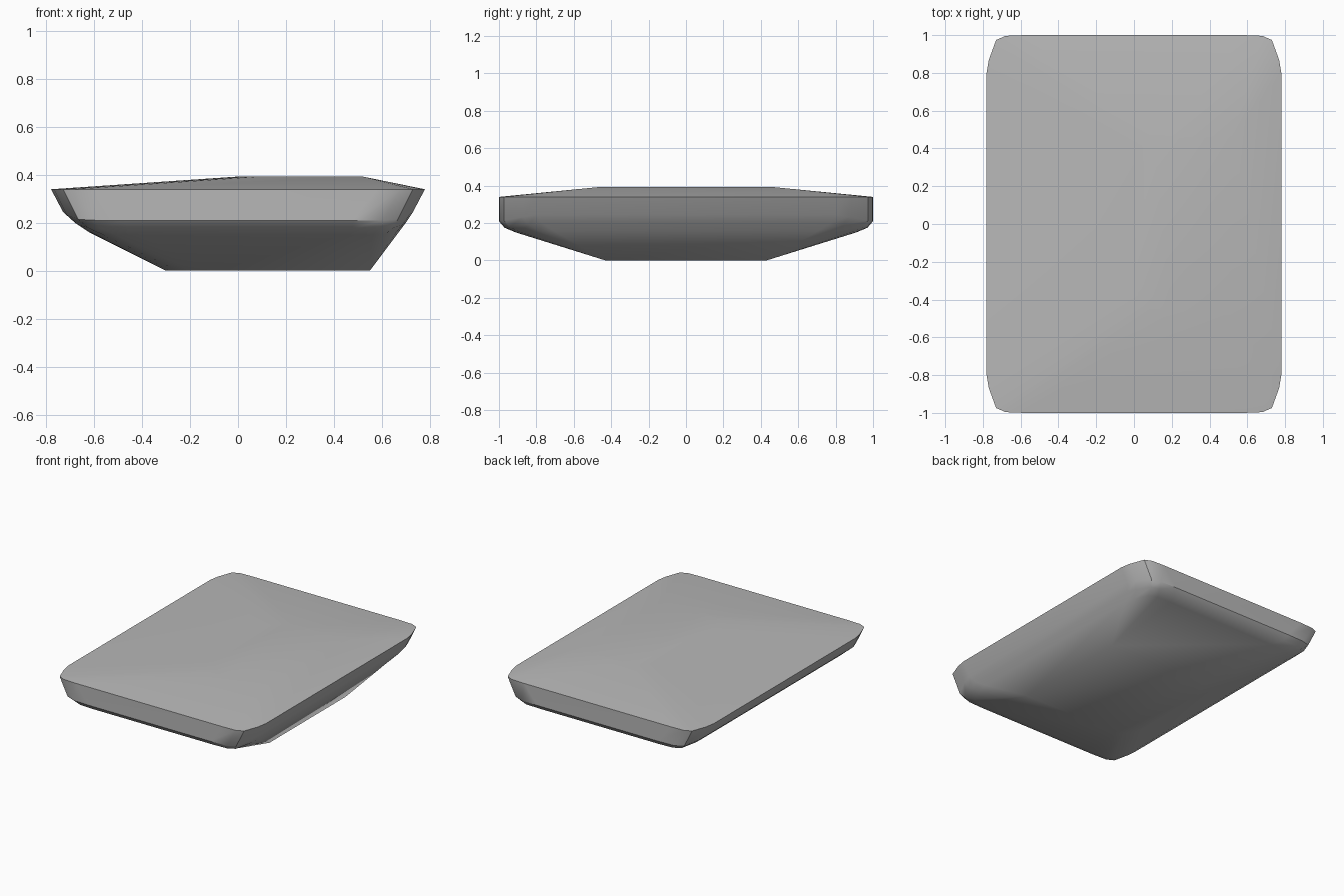
import bpy
import bmesh
import math

cube = bpy.data.objects.get("Cube")
if cube:
    bpy.data.objects.remove(cube, do_unlink=True)

# One plain grey stone colour
stone = bpy.data.materials.new("stone_grey")
stone.use_nodes = True
GREY = (0.48, 0.48, 0.48, 1)
stone.diffuse_color = GREY
stone.node_tree.nodes["Principled BSDF"].inputs["Base Color"].default_value = GREY

# Rounded corner as fractions of its inset, from the side to the end
CORNER = [(0, 1), (0.06, 0.65), (0.25, 0.13), (0.5, 0.02), (1, 0)]

# Sections: x min, x max, half length, z at ends, z at sides,
# corner inset on the -x side, corner inset on the +x side
SECTIONS = [
    (-0.30, 0.55, 0.43, 0.00, 0.00, (0.2, 0.15), (0, 0)),
    (-0.62, 0.67, 0.91, 0.15, 0.16, (0.22, 0.2), (0.22, 0.2)),
    (-0.68, 0.70, 0.97, 0.175, 0.20, (0.22, 0.2), (0.22, 0.2)),
    (-0.73, 0.73, 1.00, 0.21, 0.245, (0.25, 0.2), (0.25, 0.2)),
    (-0.78, 0.78, 1.00, 0.34, 0.34, (0.2, 0.2), (0.2, 0.2)),
    (0.00, 0.52, 0.46, 0.393, 0.393, (0.2, 0.15), (0, 0)),
]


def ring(bm, section):
    x_min, x_max, half, z_end, z_side, inset_min, inset_max = section
    verts = []
    for sx, sy in ((1, 1), (-1, 1), (-1, -1), (1, -1)):
        x, (rx, ry) = (x_max, inset_max) if sx > 0 else (x_min, inset_min)
        for u, v in CORNER if sx == sy else reversed(CORNER):
            z = z_end + (z_side - z_end) * v
            verts.append(bm.verts.new((x - sx * rx * u, sy * (half - ry * v), z)))
    return verts


# Slab: loft through the sections, capped below and above
bm = bmesh.new()
rings = [ring(bm, s) for s in SECTIONS]
for low, high in zip(rings, rings[1:]):
    for i in range(len(low)):
        j = (i + 1) % len(low)
        bm.faces.new((low[i], low[j], high[j], high[i]))
bm.faces.new(list(reversed(rings[0])))
bm.faces.new(rings[-1])
bmesh.ops.remove_doubles(bm, verts=bm.verts, dist=0.0005)
bmesh.ops.recalc_face_normals(bm, faces=bm.faces)

mesh = bpy.data.meshes.new("stone_slab")
bm.to_mesh(mesh)
bm.free()
mesh.materials.append(stone)
slab = bpy.data.objects.new("stone_slab", mesh)
bpy.context.collection.objects.link(slab)

# Smooth shading with a crisp rim
bpy.ops.object.select_all(action="DESELECT")
slab.select_set(True)
bpy.context.view_layer.objects.active = slab
bpy.ops.object.shade_smooth_by_angle(angle=math.radians(35))
